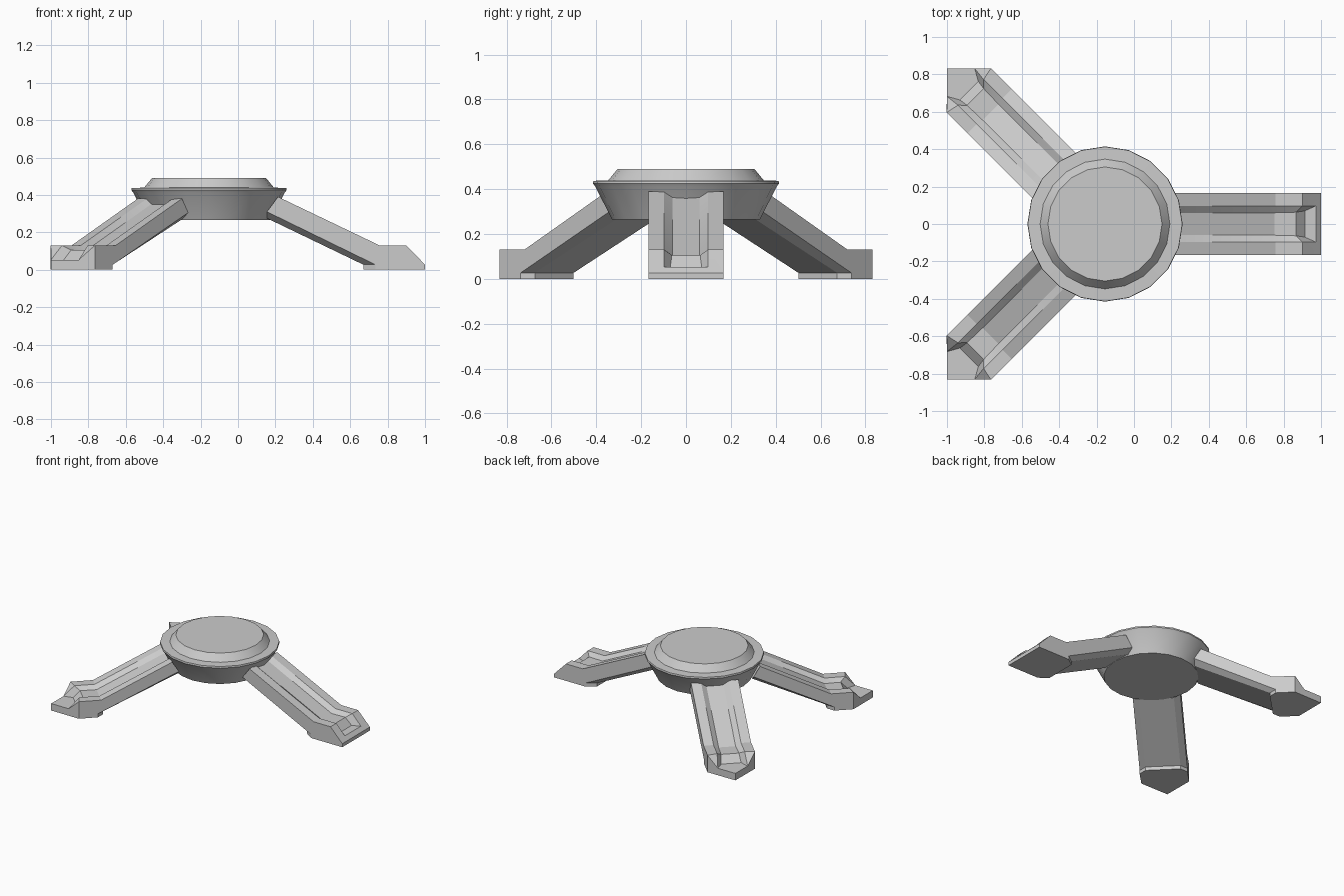
import bpy, bmesh, math
from mathutils import Matrix

if "Cube" in bpy.data.objects:
    bpy.data.objects.remove(bpy.data.objects["Cube"])

CX = -0.155   # hub axis
W = 0.167     # leg half width
B = 0.122     # half width of the flat underside between its chamfers


def finish(bm, name, matrix, angle):
    bmesh.ops.remove_doubles(bm, verts=bm.verts, dist=0.0005)
    bmesh.ops.recalc_face_normals(bm, faces=bm.faces)
    bm.transform(matrix)
    me = bpy.data.meshes.new(name)
    bm.to_mesh(me)
    bm.free()
    ob = bpy.data.objects.new(name, me)
    bpy.context.collection.objects.link(ob)
    bpy.ops.object.select_all(action='DESELECT')
    bpy.context.view_layer.objects.active = ob
    ob.select_set(True)
    bpy.ops.object.shade_smooth_by_angle(angle=math.radians(angle))


def hub():
    profile = [(0.33, 0.265), (0.405, 0.412), (0.415, 0.425), (0.413, 0.437),
               (0.347, 0.439), (0.305, 0.49)]
    n = 20
    bm = bmesh.new()
    rings = [[bm.verts.new((r * math.cos(2 * math.pi * i / n),
                            r * math.sin(2 * math.pi * i / n), z))
              for i in range(n)] for r, z in profile]
    for a, b in zip(rings, rings[1:]):
        for i in range(n):
            j = (i + 1) % n
            bm.faces.new((a[i], a[j], b[j], b[i]))
    bm.faces.new(rings[0][::-1])
    bm.faces.new(rings[-1])
    finish(bm, "hub", Matrix.Translation((CX, 0, 0)), 30)


def mir(p):
    return (p[0], -p[1], p[2])


def leg(name, degrees, top, heel, low, s=0.0, tip=None, dy=0.0):
    """Leg along +x from the hub axis. top / low = inner end (u, z),
    heel = u of the heel at the sides and in the middle, s = foot shift."""
    bm = bmesh.new()

    def poly(pts):
        bm.faces.new([bm.verts.new(p) for p in pts])

    def both(*pts):
        poly(pts)
        poly([mir(p) for p in reversed(pts)])

    def across(a, b):
        poly([a, b, mir(b), mir(a)])

    u0, z0 = top
    shoulder = 1.03 if tip else 1.055
    # rails running along the top: outer edge, groove edge, groove floor
    outer = [(u0, W, z0), (0.912 + s, W, 0.13), (shoulder, W, 0.13)]
    edge = [(u0, 0.097, z0), (0.912 + s, 0.097, 0.13), (1.055 + s, 0.097, 0.13)]
    floor = [(u0, 0.06, z0 - 0.027), (0.905 + s, 0.06, 0.105),
             (1.02 + s, 0.063, 0.105), (1.068 + s, 0.07, 0.053)]
    # rails below: chamfer's outer and inner edge
    chain = [(heel[0], W, 0), (heel[0], W, 0.027), (low[0], W, low[1])]
    inner = [(heel[1], B, 0), (heel[1], B, 0.027), (low[0], B, low[1] - 0.035)]

    # toe: pointed or squared
    if tip:
        lip = (tip - 0.105, 0.105, 0.053)
        nose, nose_base = (tip, 0, 0.053), (tip, 0, 0)
        base = (shoulder, W, 0)
        side = outer + [base]
        both(outer[2], edge[2], lip)
        both(outer[2], lip, nose, nose_base, base)
        poly([lip, nose, mir(lip), mir(floor[3]), floor[3]])
        sole = [nose_base, base, chain[0], inner[0]]
        poly(sole + [mir(p) for p in reversed(sole[1:])])
    else:
        lip = (1.128, 0.097, 0.053)
        toe, base = (1.155, W, 0.027), (1.155, W, 0)
        side = outer + [toe, base]
        both(outer[2], edge[2], lip, toe)
        across(lip, toe)
        across(toe, base)
        across(lip, floor[3])
        sole = [base, chain[0], inner[0]]
        poly(sole + [mir(p) for p in reversed(sole)])

    # sides, grooved top and chamfered underside
    both(*(side + chain))
    edge.append(lip)
    for i in range(3):
        if i < 2:
            both(outer[i], outer[i + 1], edge[i + 1], edge[i])
            both(chain[i], chain[i + 1], inner[i + 1], inner[i])
            across(inner[i], inner[i + 1])
        both(edge[i], edge[i + 1], floor[i + 1], floor[i])
        across(floor[i], floor[i + 1])
    # inner end
    end = [inner[-1], chain[-1], outer[0], edge[0], floor[0]]
    poly(end + [mir(p) for p in reversed(end)])
    finish(bm, name, Matrix.Translation((CX, dy, 0)) @
           Matrix.Rotation(math.radians(degrees), 4, 'Z'), 22)


hub()
leg("right_leg", 0, (0.369, 0.39), (0.89, 0.825), (0.31, 0.31))
for name, deg, dy in (("back_left_leg", 135, -0.014),
                      ("front_left_leg", 225, 0.014)):
    leg(name, deg, (0.372, 0.38), (0.895, 0.85), (0.325, 0.305),
        s=-0.04, tip=1.195, dy=dy)
